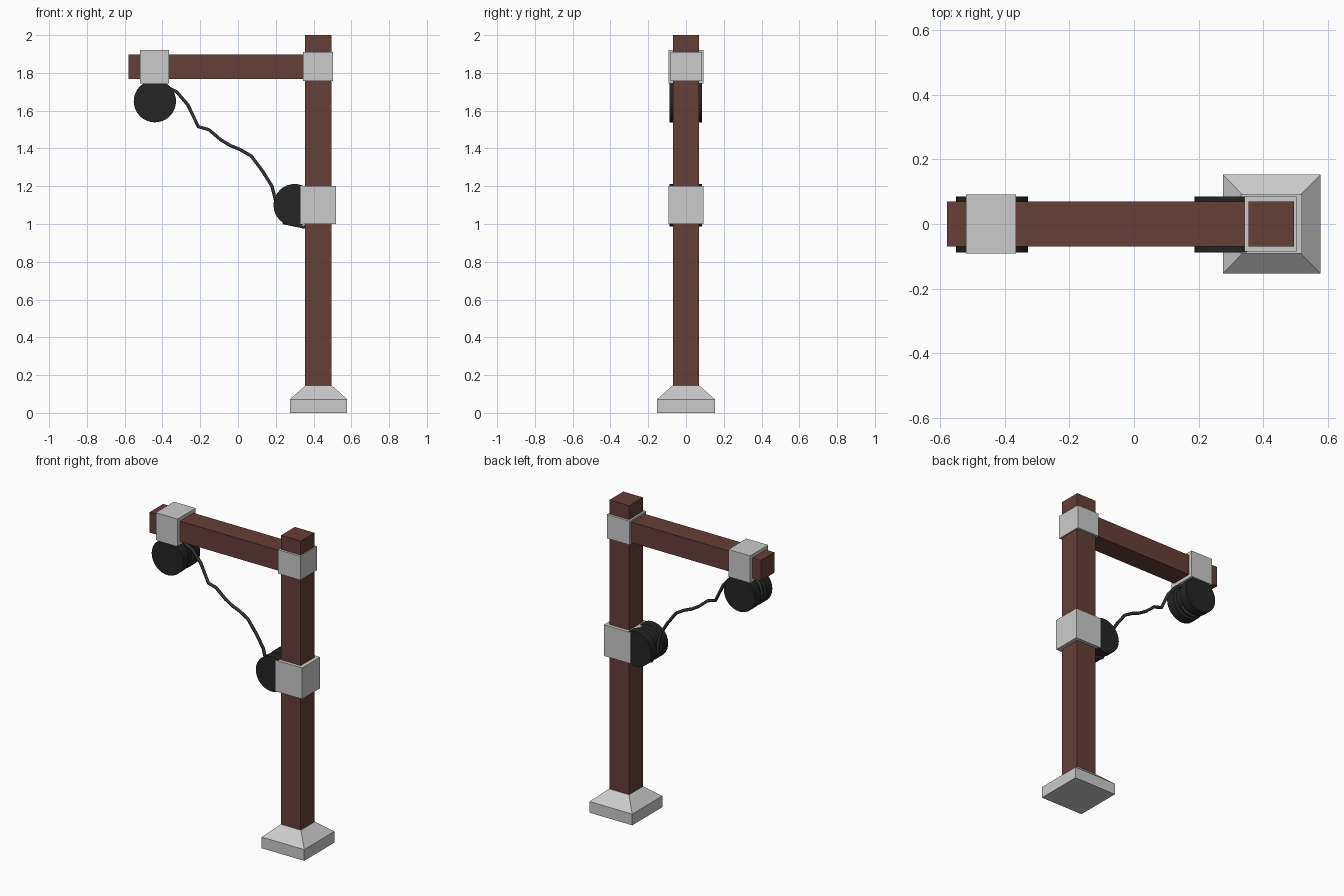
import bpy, bmesh, math
from mathutils import Vector

if "Cube" in bpy.data.objects:
    bpy.data.objects.remove(bpy.data.objects["Cube"])


def material(name, rgb):
    m = bpy.data.materials.new(name)
    m.diffuse_color = (*rgb, 1)
    m.use_nodes = True
    m.node_tree.nodes["Principled BSDF"].inputs["Base Color"].default_value = m.diffuse_color
    return m


WOOD = material("dark_wood", (0.13, 0.05, 0.04))
BLACK = material("black_rubber", (0.018, 0.018, 0.018))
ROPE = material("rope_grey", (0.035, 0.035, 0.035))


def finish(name, bm, mat=None):
    bmesh.ops.recalc_face_normals(bm, faces=bm.faces)
    me = bpy.data.meshes.new(name)
    bm.to_mesh(me)
    bm.free()
    ob = bpy.data.objects.new(name, me)
    bpy.context.collection.objects.link(ob)
    if mat:
        me.materials.append(mat)
    return ob


def box(name, x, y, z, mat=None):
    bm = bmesh.new()
    bmesh.ops.create_cube(bm, size=1)
    for v in bm.verts:
        v.co = [(a + b) / 2 + c * (b - a) for (a, b), c in zip((x, y, z), v.co)]
    return finish(name, bm, mat)


def spool(name, cx, cz, sides=32):
    # grooved drum: (radius, y) profile spun around the y axis
    profile = [(0, -.088), (.112, -.088), (.112, -.03), (.095, -.022),
               (.095, .022), (.112, .03), (.112, .085), (0, .085)]
    bm = bmesh.new()
    vs = [bm.verts.new((cx + r, y, cz)) for r, y in profile]
    es = [bm.edges.new(p) for p in zip(vs, vs[1:])]
    bmesh.ops.spin(bm, geom=vs + es, cent=(cx, 0, cz), axis=(0, 1, 0),
                   angle=math.tau, steps=sides)
    bmesh.ops.remove_doubles(bm, verts=bm.verts, dist=1e-4)
    ob = finish(name, bm, BLACK)
    bpy.context.view_layer.objects.active = ob
    ob.select_set(True)
    bpy.ops.object.shade_smooth_by_angle(angle=math.radians(30))
    ob.select_set(False)


def rope(name, points, closed=False):
    cu = bpy.data.curves.new(name, 'CURVE')
    cu.dimensions = '3D'
    cu.bevel_depth = 0.01
    cu.bevel_resolution = 1
    cu.use_fill_caps = True
    sp = cu.splines.new('POLY')
    sp.points.add(len(points) - 1)
    for p, (x, y, z) in zip(sp.points, points):
        p.co = (x, y, z, 1)
    sp.use_cyclic_u = closed
    cu.materials.append(ROPE)
    bpy.context.collection.objects.link(bpy.data.objects.new(name, cu))


def arc(cx, cz, r, start, end, n):
    out = []
    for i in range(n):
        a = math.radians(start + (end - start) * i / (n - 1))
        out.append((cx + r * math.cos(a), 0, cz + r * math.sin(a)))
    return out


# Tapered stone foot
base = box("base_foot", (.275, .578), (-.153, .153), (0, .072))
bm = bmesh.new()
bm.from_mesh(base.data)
top = max(bm.faces, key=lambda f: f.calc_center_median().z)
top = bmesh.ops.extrude_discrete_faces(bm, faces=[top])['faces'][0]
c = top.calc_center_median()
for v in top.verts:
    v.co = c + (v.co - c) * 0.47 + Vector((0, 0, .072))
bm.to_mesh(base.data)
bm.free()

# Timber post and arm
box("post", (.355, .495), (-.07, .07), (.1, 2), WOOD)
box("arm", (-.58, .40), (-.069, .069), (1.767, 1.898), WOOD)

# Metal collars
box("post_collar", (.33, .52), (-.092, .092), (1.0, 1.2))
box("joint_collar", (.343, .503), (-.085, .085), (1.757, 1.91))
box("arm_collar", (-.52, -.365), (-.092, .092), (1.745, 1.92))

# Grooved drums
spool("arm_drum", -.44, 1.65)
spool("post_drum", .30, 1.10)

# Slack rope, wound around each drum's groove
slack = [(-.325, 1.70), (-.265, 1.63), (-.21, 1.515), (-.155, 1.50),
         (-.09, 1.445), (-.04, 1.415), (.01, 1.395), (.07, 1.36),
         (.13, 1.28), (.18, 1.20), (.20, 1.12)]
rope("rope", arc(-.44, 1.65, .10, 320, 45, 12)
     + [(x, 0, z) for x, z in slack]
     + arc(.30, 1.10, .103, 195, 235, 2)
     + [(.245, 0, 1.005), (.35, 0, .983), (.40, 0, 1.04)])
